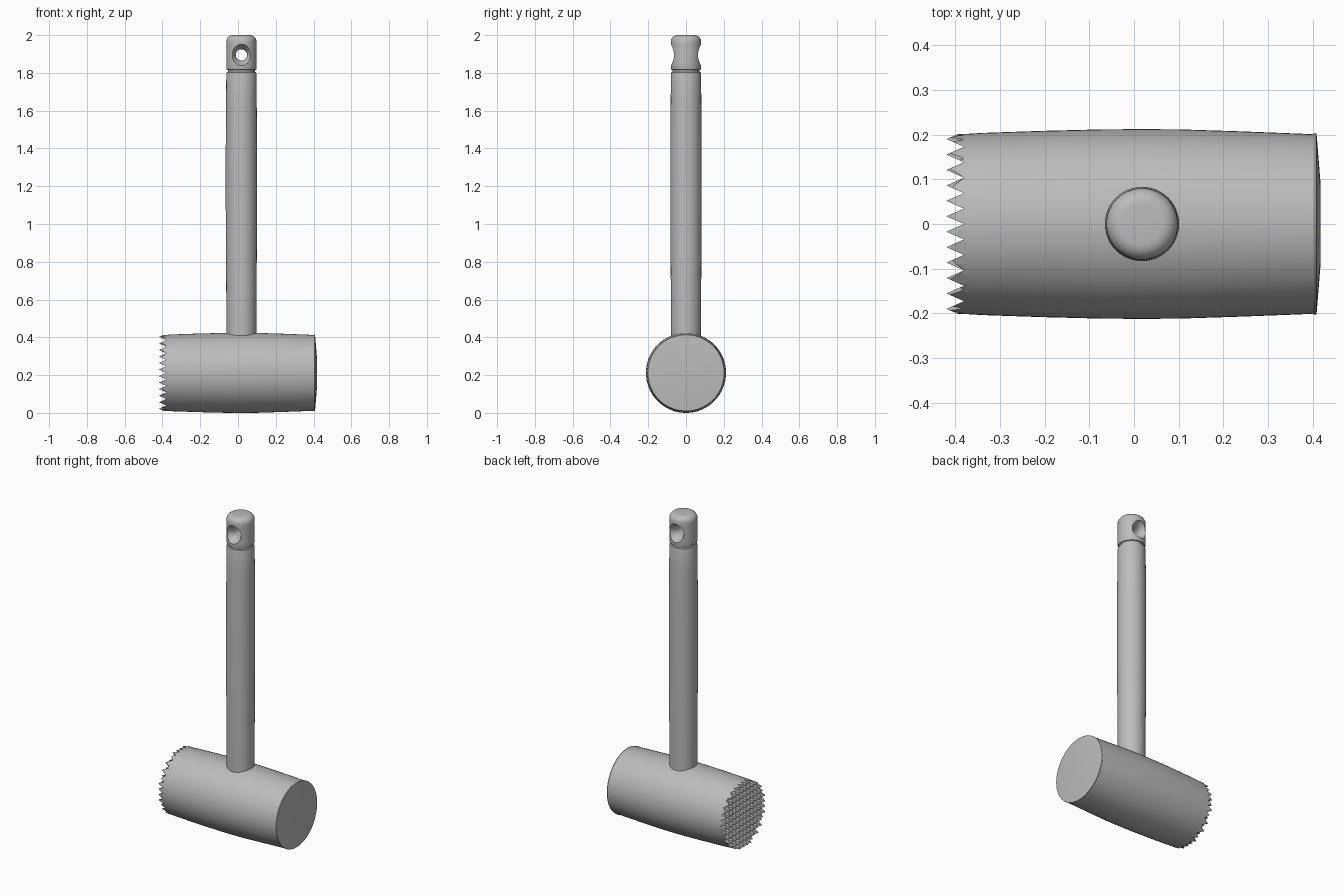
import bpy, bmesh, math
from mathutils import Matrix, Vector

if "Cube" in bpy.data.objects:
    bpy.data.objects.remove(bpy.data.objects["Cube"])

steel = bpy.data.materials.new("grey_metal")
steel.diffuse_color = (0.5, 0.5, 0.5, 1)
steel.use_nodes = True
steel.node_tree.nodes["Principled BSDF"].inputs["Base Color"].default_value = steel.diffuse_color

HEAD_Z = 0.212      # height of the head axis
HANDLE_X = 0.018    # handle axis


def finish(bm, name, matrix=Matrix()):
    bmesh.ops.recalc_face_normals(bm, faces=bm.faces)
    bm.transform(matrix)
    mesh = bpy.data.meshes.new(name)
    bm.to_mesh(mesh)
    bm.free()
    mesh.materials.append(steel)
    ob = bpy.data.objects.new(name, mesh)
    bpy.context.collection.objects.link(ob)
    return ob


def lathe(name, profile, matrix, segs=64):
    """Revolve (radius, height) points round z, cap both ends."""
    bm = bmesh.new()
    rings = []
    for r, h in profile:
        rings.append([bm.verts.new((r * math.cos(2 * math.pi * i / segs),
                                    r * math.sin(2 * math.pi * i / segs), h))
                      for i in range(segs)])
    for a, b in zip(rings, rings[1:]):
        for i in range(segs):
            j = (i + 1) % segs
            bm.faces.new((a[i], a[j], b[j], b[i]))
    bm.faces.new(rings[0][::-1])
    bm.faces.new(rings[-1])
    return finish(bm, name, matrix)


def smooth(ob, angle=30):
    bpy.ops.object.select_all(action='DESELECT')
    ob.select_set(True)
    bpy.context.view_layer.objects.active = ob
    bpy.ops.object.shade_smooth_by_angle(angle=math.radians(angle))


# Barrel-shaped head lying along x, with a slightly domed striking face
head = lathe("head", [(0.201, -0.38), (0.2035, -0.34), (0.208, -0.21), (0.2115, -0.07),
                      (0.212, 0.02), (0.2115, 0.10), (0.207, 0.24), (0.202, 0.37),
                      (0.2005, 0.40), (0.203, 0.404), (0.202, 0.408), (0.09, 0.417)],
             Matrix.Translation((0, 0, HEAD_Z)) @ Matrix.Rotation(math.pi / 2, 4, 'Y'))
smooth(head)

# Toothed face: grid of pyramids trimmed to the round outline
bm = bmesh.new()
PITCH, N, BASE, TIP, R = 0.0345, 12, -0.38, -0.419, 0.201
for i in range(N):
    for j in range(N):
        y, z = (i - N / 2 + 0.5) * PITCH, (j - N / 2 + 0.5) * PITCH
        h = PITCH / 2
        tip = bm.verts.new((TIP, y, z))
        c = [bm.verts.new((BASE, y + a * h, z + b * h))
             for a, b in ((-1, -1), (1, -1), (1, 1), (-1, 1))]
        for k in range(4):
            bm.faces.new((c[k], c[(k + 1) % 4], tip))
bmesh.ops.remove_doubles(bm, verts=bm.verts, dist=1e-4)
for k in range(48):
    a = 2 * math.pi * k / 48
    n = Vector((0, math.cos(a), math.sin(a)))
    bmesh.ops.bisect_plane(bm, geom=bm.verts[:] + bm.edges[:] + bm.faces[:], dist=1e-6,
                           plane_co=n * R, plane_no=n, clear_outer=True)
rim = [e for e in bm.edges if e.is_boundary]
new = bmesh.ops.extrude_edge_only(bm, edges=rim)["geom"]
for v in new:
    if isinstance(v, bmesh.types.BMVert):
        v.co.x = BASE + 0.008
bmesh.ops.holes_fill(bm, edges=[e for e in bm.edges if e.is_boundary], sides=0)
finish(bm, "teeth", Matrix.Translation((0, 0, HEAD_Z)))

# Handle with a thin groove and a rounded end
profile = [(0.079, 0.30), (0.079, 0.45), (0.081, 0.75), (0.083, 1.10), (0.083, 1.40),
           (0.081, 1.65), (0.080, 1.795), (0.078, 1.803), (0.072, 1.806), (0.072, 1.814),
           (0.078, 1.817), (0.080, 1.824), (0.080, 1.85), (0.080, 1.88),
           (0.080, 1.92), (0.080, 1.95)]
for k in range(7):
    a = math.pi / 2 * k / 6
    profile.append((0.045 + 0.035 * math.cos(a), 1.965 + 0.035 * math.sin(a)))
handle = lathe("handle", profile, Matrix.Translation((HANDLE_X, 0, 0)), 48)

# Flared hanging hole through the handle end
flare = [(0.066, 0.10), (0.056, 0.078), (0.050, 0.066), (0.041, 0.054), (0.034, 0.042),
         (0.030, 0.025)]
hole = [(r, -h) for r, h in flare] + flare[::-1]
cutter = lathe("hole_cutter", hole, Matrix.Translation((HANDLE_X, 0, 1.895))
               @ Matrix.Rotation(math.pi / 2, 4, 'X'), 40)
cutter.hide_render = True
mod = handle.modifiers.new("hole", 'BOOLEAN')
mod.operation = 'DIFFERENCE'
mod.solver = 'EXACT'
mod.object = cutter
bpy.context.view_layer.update()
bpy.context.view_layer.objects.active = handle
bpy.ops.object.modifier_apply(modifier=mod.name)
bpy.data.objects.remove(cutter)
smooth(handle, 40)
